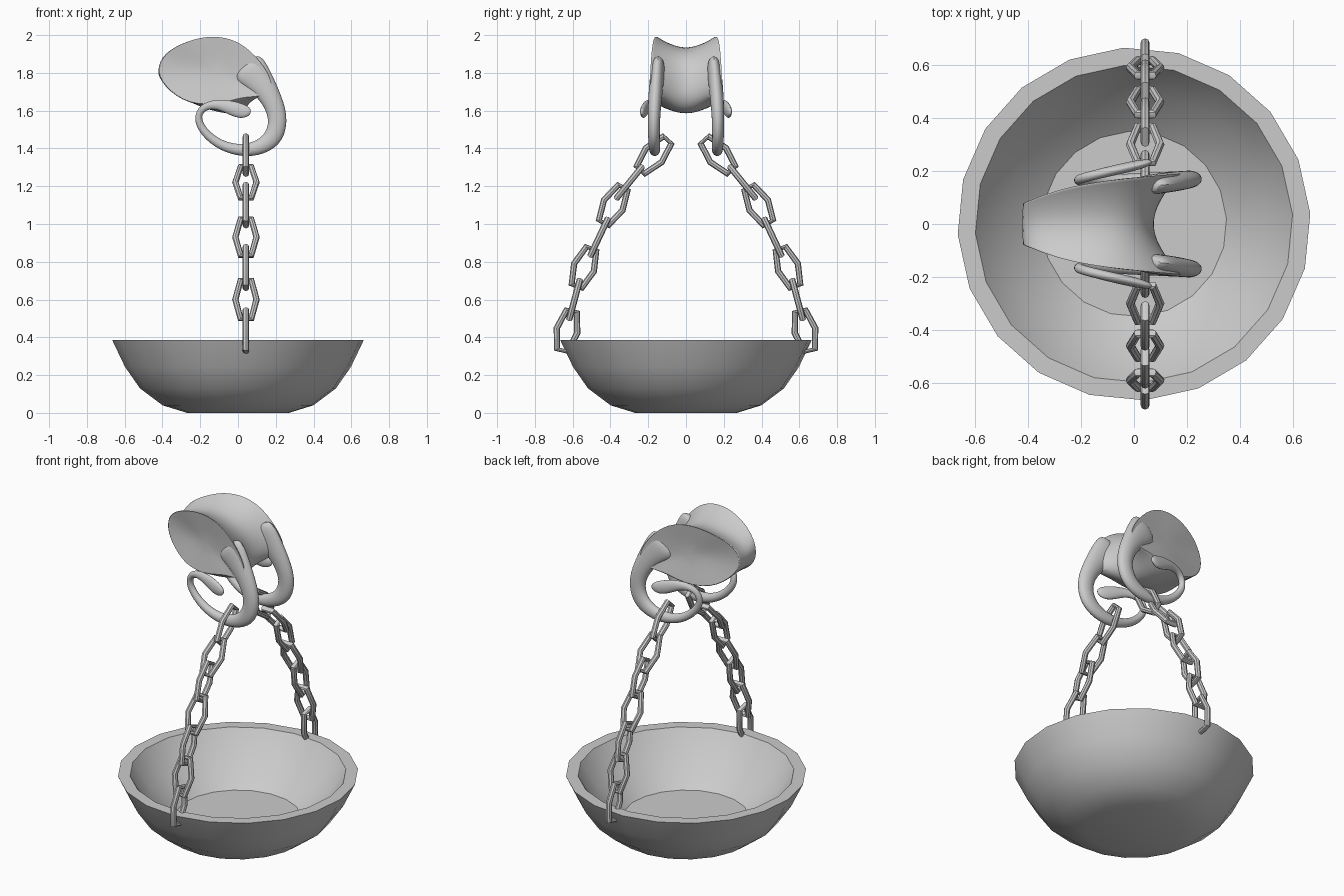
import bpy, bmesh, math
from mathutils import Vector

if "Cube" in bpy.data.objects:
    bpy.data.objects.remove(bpy.data.objects["Cube"])


def finish(name, bm, angle=40, subsurf=0):
    bmesh.ops.recalc_face_normals(bm, faces=bm.faces)
    me = bpy.data.meshes.new(name)
    bm.to_mesh(me)
    bm.free()
    ob = bpy.data.objects.new(name, me)
    bpy.context.collection.objects.link(ob)
    bpy.ops.object.select_all(action='DESELECT')
    ob.select_set(True)
    bpy.context.view_layer.objects.active = ob
    bpy.ops.object.shade_smooth_by_angle(angle=math.radians(angle))
    if subsurf:
        m = ob.modifiers.new("Subdivision", 'SUBSURF')
        m.levels = m.render_levels = subsurf
    return ob


def bridge(bm, rings, closed=False):
    n = len(rings[0])
    for i in range(len(rings) if closed else len(rings) - 1):
        a, b = rings[i], rings[(i + 1) % len(rings)]
        for j in range(n):
            k = (j + 1) % n
            bm.faces.new((a[j], a[k], b[k], b[j]))


def sweep(bm, pts, normal, sides, closed=False):
    """Tube through (point, in-plane half width, half thickness)."""
    n, rings = len(pts), []
    for i, (p, w, h) in enumerate(pts):
        a = pts[(i - 1) % n if closed else max(i - 1, 0)][0]
        b = pts[(i + 1) % n if closed else min(i + 1, n - 1)][0]
        side = normal.cross(b - a).normalized()
        rings.append([bm.verts.new(p + side * w * math.cos(t) + normal * h * math.sin(t))
                      for t in (2 * math.pi * j / sides for j in range(sides))])
    bridge(bm, rings, closed)
    if not closed:
        bm.faces.new(rings[0])
        bm.faces.new(rings[-1])


# Bowl: revolved 20-sided profile, flat rim and floor
bm = bmesh.new()
profile = [(.27, 0), (.40, .04), (.52, .13), (.60, .245), (.667, .385),
           (.60, .385), (.50, .235), (.35, .115)]
rings = [[bm.verts.new((r * math.cos(t), r * math.sin(t), z))
          for t in (math.radians(3.4 + 18 * j) for j in range(20))] for r, z in profile]
bridge(bm, rings)
bm.faces.new(rings[0])
bm.faces.new(rings[-1])
finish("bowl", bm, 35)

# Chains: seven alternating six-sided links on each side (y, z centres)
centres = [(.17, 1.365), (.30, 1.22), (.385, 1.10), (.46, .93),
           (.54, .77), (.59, .60), (.63, .435)]
for s, label in ((-1, "front"), (1, "back")):
    c = [Vector((.042, s * y, z)) for y, z in centres]
    for i, p in enumerate(c):
        d = (c[min(i + 1, 6)] - c[max(i - 1, 0)]).normalized()
        x = Vector((1, 0, 0))
        across, normal = (x, x.cross(d)) if i % 2 else (x.cross(d), x)
        path = []
        for j in range(6):
            t = math.pi / 3 * j
            path.append((p + across * .056 * math.cos(t) + d * .124 * math.sin(t), .017, .017))
        bm = bmesh.new()
        sweep(bm, path, normal, 8, True)
        finish(f"{label}_chain_link_{i + 1}", bm, 35)

# Hook body: saddle lofted from side outline to centre outline (x, z)
side = [(-.43, 1.82), (-.395, 1.905), (-.28, 1.97), (-.14, 2.005), (.01, 1.975), (.125, 1.865),
        (.2, 1.74), (.15, 1.67), (.03, 1.675), (-.08, 1.635), (-.26, 1.625), (-.40, 1.73)]
mid = [(-.43, 1.82), (-.4, 1.87), (-.3, 1.915), (-.16, 1.94), (-.04, 1.92), (.04, 1.85),
       (.07, 1.75), (.075, 1.66), (.03, 1.59), (-.06, 1.575), (-.24, 1.63), (-.41, 1.74)]
widths = [(-.43, .075), (-.3, .13), (-.1, .168), (.27, .2)]


def half_width(x):
    for (x0, w0), (x1, w1) in zip(widths, widths[1:]):
        if x <= x1:
            return w0 + (w1 - w0) * (x - x0) / (x1 - x0)
    return widths[-1][1]


bm = bmesh.new()
rings = []
for t in (-1, -.85, -.6, -.3, 0, .3, .6, .85, 1):
    f = abs(t) ** 1.8
    ring = []
    for (sx, sz), (mx, mz) in zip(side, mid):
        x, z = mx + (sx - mx) * f, mz + (sz - mz) * f
        ring.append(bm.verts.new((x, t * half_width(x), z)))
    rings.append(ring)
bridge(bm, rings)
crease = bm.edges.layers.float.new("crease_edge")
for s, ring in ((-1, rings[0]), (1, rings[-1])):
    hub = bm.verts.new((-.12, s * .135, 1.81))
    for j in range(12):
        bm.faces.new((ring[j], ring[(j + 1) % 12], hub))
        bm.edges.get((ring[j], ring[(j + 1) % 12]))[crease] = .7
finish("hook_body", bm, 60, 2)

# Horns: tapering curls (x, z, y, half width, half thickness), mirrored in y
curl = [(.03, 1.85, .145, .11, .04), (.09, 1.79, .152, .095, .042), (.165, 1.69, .162, .062, .041),
        (.218, 1.57, .17, .056, .036), (.197, 1.46, .17, .059, .034), (.12, 1.403, .167, .046, .033),
        (.02, 1.385, .165, .035, .03), (-.09, 1.413, .163, .028, .026), (-.175, 1.478, .162, .025, .022),
        (-.22, 1.555, .164, .023, .02), (-.19, 1.622, .175, .023, .02), (-.11, 1.637, .195, .028, .021),
        (-.03, 1.613, .213, .044, .022), (.03, 1.593, .226, .044, .02), (.07, 1.597, .235, .018, .01)]
for s, label in ((-1, "front"), (1, "back")):
    bm = bmesh.new()
    sweep(bm, [(Vector((x, s * y, z)), w, h) for x, z, y, w, h in curl], Vector((0, 1, 0)), 8)
    finish(f"{label}_horn", bm, 60, 2)
